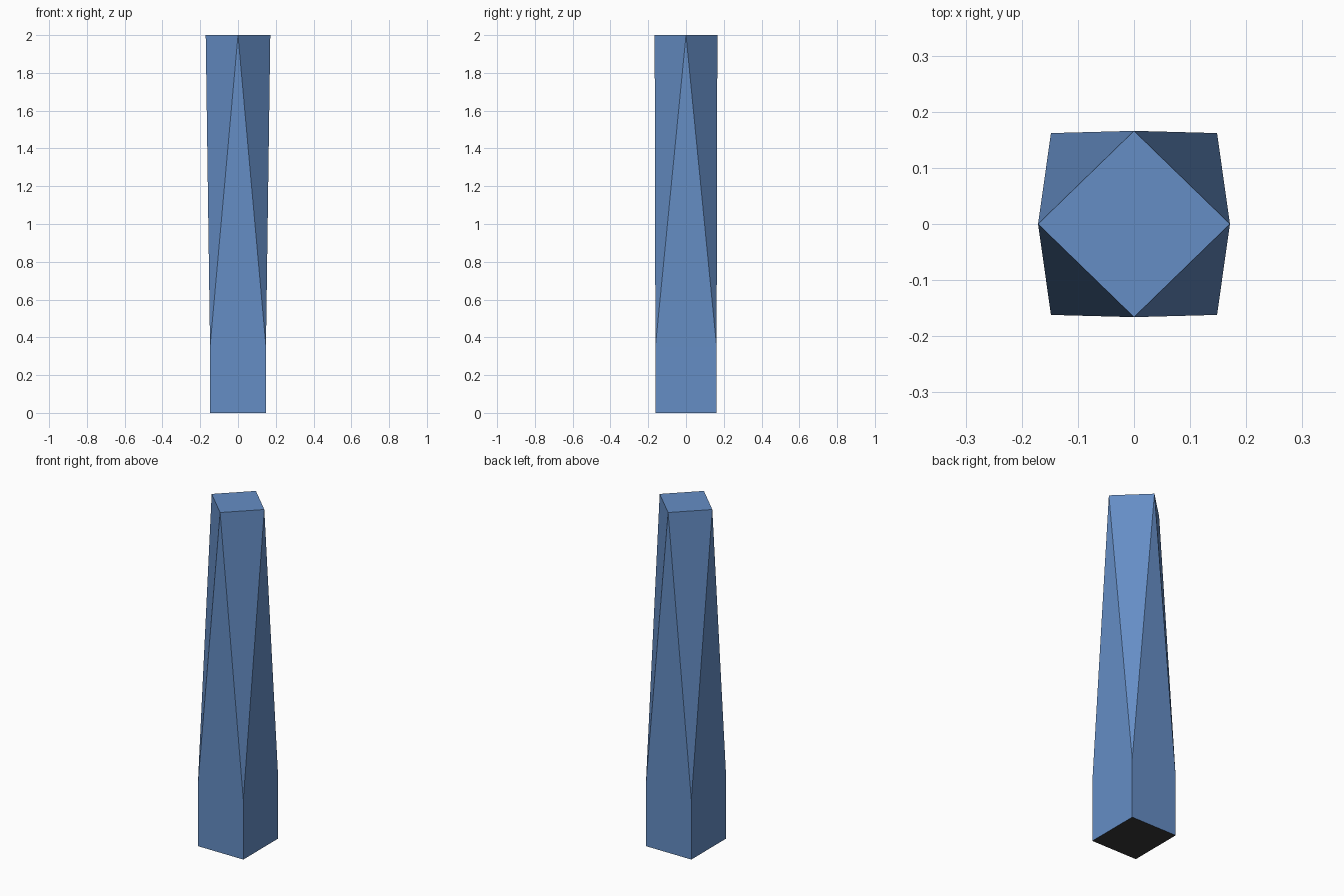
import bpy
import bmesh

if "Cube" in bpy.data.objects:
    bpy.data.objects.remove(bpy.data.objects["Cube"], do_unlink=True)


def flat_material(name, rgb):
    mat = bpy.data.materials.new(name)
    mat.use_nodes = True
    color = (*rgb, 1.0)
    mat.diffuse_color = color
    bsdf = next(n for n in mat.node_tree.nodes if n.type == "BSDF_PRINCIPLED")
    bsdf.inputs["Base Color"].default_value = color
    return mat


blue = flat_material("glass blue", (0.13, 0.27, 0.56))
dark = flat_material("dark base", (0.04, 0.04, 0.04))

# Rectangular podium, twisting into a square turned by an eighth
BASE_X, BASE_Y = 0.148, 0.162
ROOF_X, ROOF_Y = 0.171, 0.166
PODIUM, HEIGHT = 0.35, 2.0

bm = bmesh.new()
corners = [(-1, -1), (1, -1), (1, 1), (-1, 1)]
middles = [(0, -1), (1, 0), (0, 1), (-1, 0)]


def ring(points, sx, sy, z):
    return [bm.verts.new((x * sx, y * sy, z)) for x, y in points]


ground = ring(corners, BASE_X, BASE_Y, 0)
shoulder = ring(corners, BASE_X, BASE_Y, PODIUM)
roof = ring(middles, ROOF_X, ROOF_Y, HEIGHT)

floor = bm.faces.new(ground[::-1])
floor.material_index = 1
bm.faces.new(roof)
for i in range(4):
    j = (i + 1) % 4
    # podium wall, upright triangle, inverted corner triangle
    bm.faces.new((ground[i], ground[j], shoulder[j], shoulder[i]))
    bm.faces.new((shoulder[i], shoulder[j], roof[i]))
    bm.faces.new((shoulder[j], roof[j], roof[i]))

mesh = bpy.data.meshes.new("tower")
bm.to_mesh(mesh)
bm.free()
mesh.materials.append(blue)
mesh.materials.append(dark)
tower = bpy.data.objects.new("tower", mesh)
bpy.context.collection.objects.link(tower)
